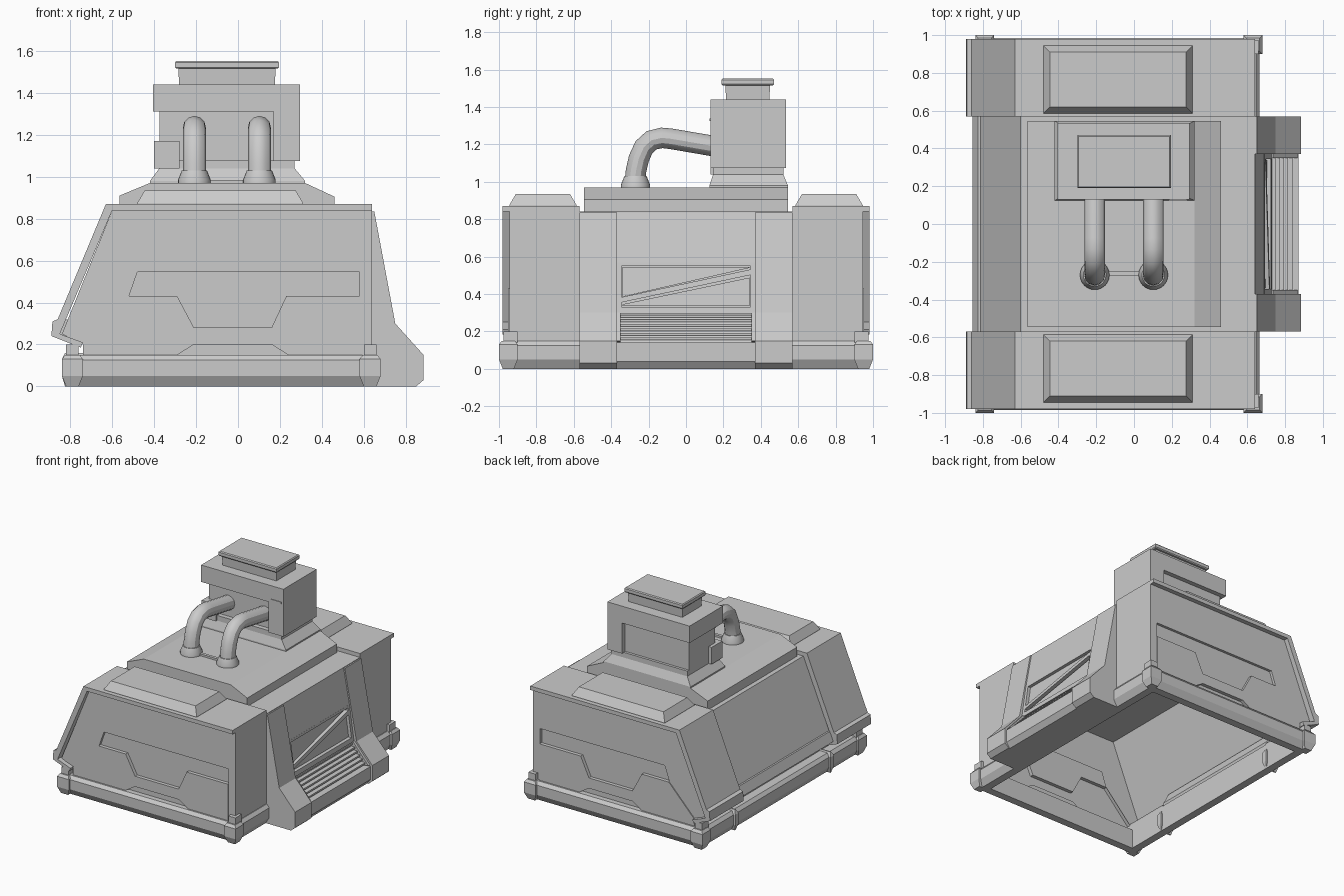
import bpy, bmesh
from math import sin, cos, pi

if "Cube" in bpy.data.objects:
    bpy.data.objects.remove(bpy.data.objects["Cube"])


def loft(name, loops, caps=(True, True), closed=True, ring=False):
    """Skin a sequence of equal-length point loops."""
    bm = bmesh.new()
    rows = [[bm.verts.new(p) for p in lp] for lp in loops]
    n = len(rows[0])
    pairs = list(zip(rows, rows[1:] + rows[:1])) if ring else list(zip(rows, rows[1:]))
    for a, b in pairs:
        for i in range(n if closed else n - 1):
            j = (i + 1) % n
            bm.faces.new((a[i], a[j], b[j], b[i]))
    if closed and not ring:
        if caps[0]:
            bm.faces.new(rows[0])
        if caps[1]:
            bm.faces.new(rows[-1][::-1])
    bmesh.ops.recalc_face_normals(bm, faces=bm.faces[:])
    me = bpy.data.meshes.new(name)
    bm.to_mesh(me)
    bm.free()
    ob = bpy.data.objects.new(name, me)
    bpy.context.collection.objects.link(ob)
    return ob


def prism(name, pts, y0, y1, **kw):
    """Extrude an xz profile along y."""
    return loft(name, [[(x, y, z) for x, z in pts] for y in (y0, y1)], **kw)


def rect(x0, x1, y0, y1, z, i=0):
    return [(x0 + i, y0 + i, z), (x1 - i, y0 + i, z), (x1 - i, y1 - i, z), (x0 + i, y1 - i, z)]


def box(name, x0, x1, y0, y1, z0, z1):
    return loft(name, [rect(x0, x1, y0, y1, z0), rect(x0, x1, y0, y1, z1)])


def round_part(name, x, y, rings, n=24):
    ob = loft(name, [[(x + r * cos(2 * pi * k / n), y + r * sin(2 * pi * k / n), z)
                      for k in range(n)] for r, z in rings])
    smooth([ob])


def smooth(obs):
    bpy.ops.object.select_all(action='DESELECT')
    for o in obs:
        o.select_set(True)
        bpy.context.view_layer.objects.active = o
    bpy.ops.object.shade_smooth_by_angle()


# Hollow body shell, open underneath
prism("body_shell", [(-.74, .15), (-.74, .2), (-.84, .25), (-.6, .84), (.64, .84), (.64, .15)],
      -.945, .945, closed=False)

# Base rail: chamfered ring, open in the middle
section = [(.03, 0), (0, .05), (0, .125), (.02, .15), (.09, .15), (.09, 0)]
loft("base_rail", [rect(-.825, .665, -.985, .985, z, i) for i, z in section], ring=True)

# Profiles used on the two end walls
hood = [(.64, .87), (-.63, .87), (-.86, .32), (-.885, .31), (-.89, .24), (-.75, .185),
        (-.74, .21), (-.85, .25), (-.6, .84), (.64, .84)]
wall = [(-.84, .25), (-.6, .84), (.64, .84), (.64, .15), (.58, .15), (.58, .545),
        (-.48, .545), (-.52, .43), (-.74, .2)]
notch = [(-.29, .43), (-.21, .28), (.16, .28), (.23, .43)]
recess = [(-.52, .43), *notch, (.58, .43), (.58, .545), (-.48, .545)]
arch = [(.24, .15), (.16, .2), (-.21, .2), (-.29, .15)]
plate = [(-.74, .2), (-.52, .43), *notch, (.58, .43), (.58, .15), *arch, (-.74, .15)]

for s, side in ((-1, "front"), (1, "rear")):
    # Overhanging hood and end wall with recessed and raised panels
    prism(side + "_hood", hood, s * .57, s * .98)
    prism(side + "_wall", wall, s * .925, s * .945, caps=(False, True))
    prism(side + "_recess", recess, s * .925, s * .945, caps=(True, False))
    prism(side + "_lower_plate", plate, s * .925, s * .952, caps=(False, True))
    prism(side + "_arch_back", arch, s * .925, s * .945, caps=(True, False))
    # Raised roof block
    y0, y1 = sorted((s * .585, s * .945))
    loft(side + "_roof_block", [rect(-.48, .31, y0, y1, .865), rect(-.48, .31, y0, y1, .875),
                                rect(-.48, .31, y0, y1, .935, .035)])
    # Base corner caps with small upper step
    for x0, x1, end in ((-.84, -.74, "left"), (.58, .68, "right")):
        y0, y1 = sorted((s * .9, s))
        loft(f"{side}_{end}_corner", [rect(x0, x1, y0, y1, z, i) for z, i in
                                      ((0, .02), (.05, 0), (.13, 0), (.15, .015))])
        y0, y1 = sorted((s * .9, s * .975))
        box(f"{side}_{end}_corner_step", x0 + .02, x1 - .02, y0, y1, .14, .2)
    # Clips on the left rail
    y0, y1 = sorted((s * .56, s * .6))
    loft(side + "_rail_clip", [rect(-.84, -.72, y0, y1, z, i) for z, i in
                               ((0, .015), (.05, 0), (.13, 0), (.16, .015))])
    # Sloping struts of the right bay
    strut = [(.63, .835), (.65, .835), (.75, .3), (.885, .15), (.885, .03), (.85, 0), (.58, 0), (.58, .2)]
    prism(side + "_strut", strut, s * .37, s * .57)

# Sill and inset panel edge on the left slope
prism("left_sill", [(-.8, .32), (-.825, .32), (-.855, .25), (-.76, .2), (-.75, .23)], -.57, .57)

# Right bay: upper panel, bumper and recess backing
prism("bay_upper_panel", [(.6, .835), (.64, .835), (.69, .565), (.6, .565)], -.37, .37)
prism("bay_bumper", [(.6, .14), (.87, .14), (.87, .04), (.84, 0), (.6, 0)], -.37, .37)
prism("bay_backing", [(.6, .57), (.66, .57), (.7, .29), (.82, .14), (.6, .14)], -.37, .37)


def bay_panel(name, pts, out=.03):
    """Plate lying on the slope of the right bay, from a yz outline."""
    def slope(z):
        return .66 + (.57 - z) / 7
    loft(name, [[(slope(z) + d, y, z) for y, z in pts] for d in (-.01, out)])


bay_panel("bay_upper_wedge", [(-.34, .545), (.34, .545), (.34, .54), (-.34, .385)], .01)
bay_panel("bay_diagonal", [(-.36, .38), (-.36, .352), (.36, .505), (.36, .535)], .03)
bay_panel("bay_lower_wedge", [(-.34, .335), (.34, .335), (.34, .488), (-.34, .345)], .01)
bay_panel("bay_top_trim", [(-.37, .55), (.37, .55), (.37, .568), (-.37, .568)])
bay_panel("bay_mid_trim", [(-.37, .295), (.37, .295), (.37, .33), (-.37, .33)])
for s in (-1, 1):
    bay_panel("bay_side_trim", [(s * .345, .31), (s * .37, .31), (s * .37, .56), (s * .345, .56)])
    prism("grille_end", [(.69, .3), (.735, .3), (.865, .15), (.8, .14)], s * .35, s * .37)

# Grille slats stepping down the lower slope
for k in range(6):
    x, z = .722 + k * .022, .282 - k * .024
    prism(f"grille_slat_{k}", [(x - .04, z - .007), (x + .006, z - .007), (x + .006, z + .006), (x - .04, z + .006)],
          -.35, .35)

# Upper deck
prism("upper_deck", [(-.565, .835), (-.565, .91), (-.42, .97), (.32, .97), (.46, .905), (.46, .835)], -.545, .545)

# Chimney tower: foot, core, cap and corner blocks
loft("tower_foot", [rect(-.42, .32, .125, .545, .96), rect(-.42, .32, .125, .545, .98),
                    rect(-.375, .27, .145, .52, 1.04), rect(-.375, .27, .145, .52, 1.08)])
box("tower_core", -.375, .2, .18, .5, 1.03, 1.33)
box("tower_right_block", .17, .295, .13, .535, 1.075, 1.33)
box("tower_cap", -.405, .295, .13, .535, 1.31, 1.44)
box("tower_corner_block", -.4, -.28, .13, .26, 1.04, 1.17)
box("tower_slot_trim", .185, .28, .125, .14, 1.325, 1.338)
loft("chimney_neck", [rect(-.28, .175, .215, .445, 1.43), rect(-.285, .18, .21, .45, 1.52)])
loft("chimney_lid", [rect(-.3, .195, .19, .47, z, i) for z, i in
                     ((1.515, .006), (1.522, 0), (1.545, 0), (1.552, .006))])

# Bent pipes with flared collars
path = [(-.275, .98), (-.267, 1.06), (-.252, 1.125), (-.225, 1.185), (-.185, 1.222),
        (-.13, 1.235), (-.08, 1.23), (.2, 1.182)]
for x in (-.208, .102):
    cu = bpy.data.curves.new("pipe", 'CURVE')
    cu.dimensions = '3D'
    cu.bevel_depth, cu.bevel_resolution = .055, 4
    sp = cu.splines.new('POLY')
    sp.points.add(len(path) - 1)
    for p, (y, z) in zip(sp.points, path):
        p.co = (x, y, z, 1)
    ob = bpy.data.objects.new("pipe", cu)
    bpy.context.collection.objects.link(ob)
    bpy.ops.object.select_all(action='DESELECT')
    ob.select_set(True)
    bpy.context.view_layer.objects.active = ob
    bpy.ops.object.convert(target='MESH')
    smooth([bpy.context.view_layer.objects.active])
    round_part("pipe_collar", x, -.27, [(.078, .965), (.078, .985), (.06, 1.03), (.05, 1.03)])
box("pipe_link", -.15, .05, -.275, -.252, .965, .985)
